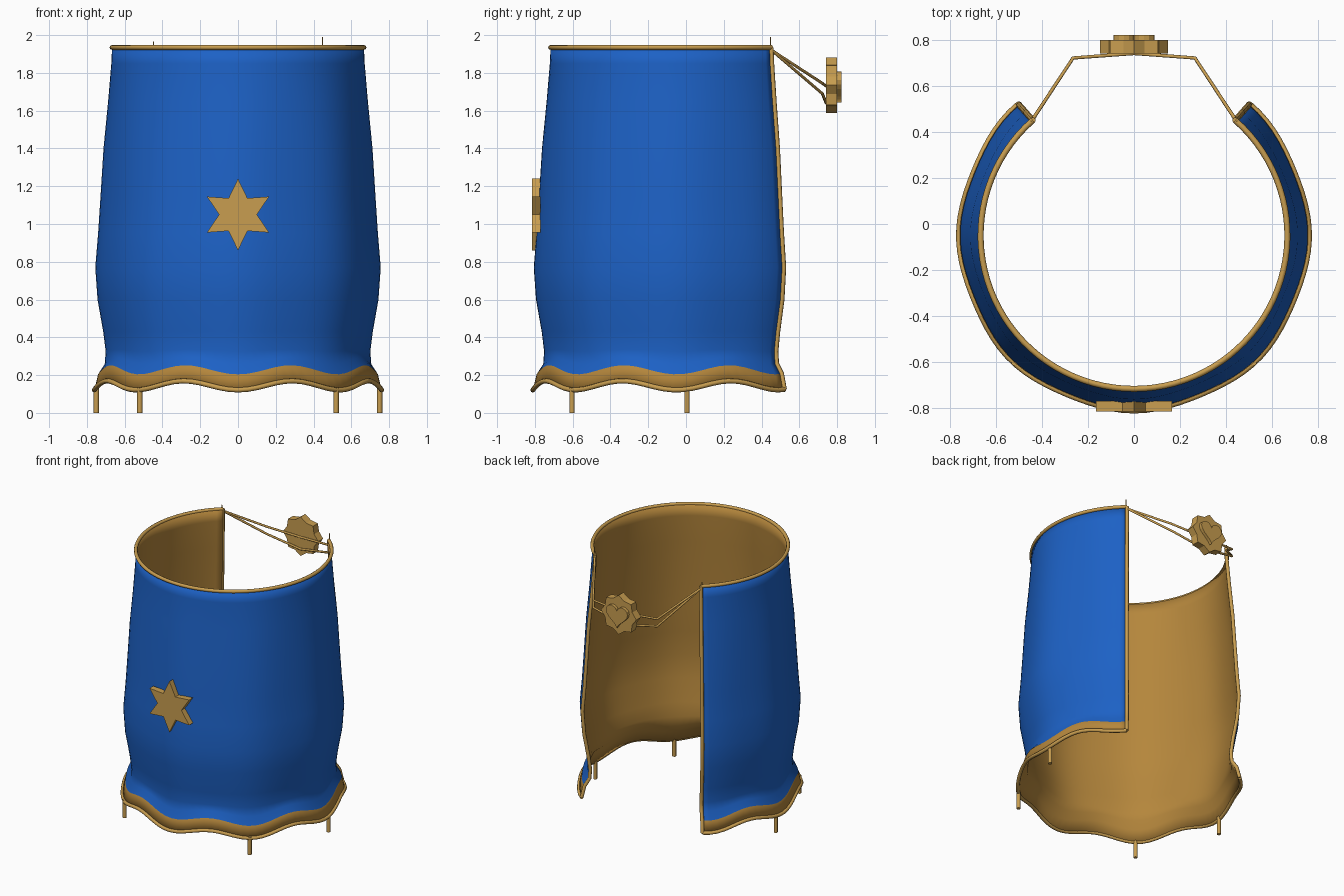
import bpy, bmesh
from math import sin, cos, pi, radians

if "Cube" in bpy.data.objects:
    bpy.data.objects.remove(bpy.data.objects["Cube"])

def material(name, rgb):
    m = bpy.data.materials.new(name)
    m.diffuse_color = (*rgb, 1)
    m.use_nodes = True
    m.node_tree.nodes["Principled BSDF"].inputs["Base Color"].default_value = m.diffuse_color
    return m

BLUE = material("blue_cloth", (0.012, 0.12, 0.56))
GOLD = material("gold_trim", (0.58, 0.34, 0.08))
LINING = material("gold_lining", (0.46, 0.24, 0.045))
BAND = material("gold_band", (0.46, 0.24, 0.045))
CY, END, N = -0.05, radians(138.7), 72

# Profile from top to hem: radius, height, share of the hem wave
PROFILE = [(0.667, 1.935, 0), (0.67, 1.85, 0), (0.685, 1.65, 0), (0.707, 1.4, 0),
           (0.722, 1.15, 0), (0.735, 0.95, 0), (0.75, 0.77, 0), (0.738, 0.6, 0),
           (0.708, 0.43, 0), (0.695, 0.33, 0.2), (0.70, 0.275, 0.7),
           (0.735, 0.228, 1), (0.755, 0.145, 1)]

def cloth_point(row, t):
    r, z, w = row
    fold = 0.006 * cos(8 * t) * min(1, (1.935 - z) / 0.6)
    r += fold
    return (r * sin(t), CY - r * cos(t), z - 0.024 * w * cos(8 * t))

ANGLES = [-END + 2 * END * i / N for i in range(N + 1)]

def mesh_object(name, bm, mats):
    me = bpy.data.meshes.new(name)
    bm.to_mesh(me)
    bm.free()
    ob = bpy.data.objects.new(name, me)
    bpy.context.collection.objects.link(ob)
    for m in mats:
        me.materials.append(m)
    return ob

def tube(name, points, radius, cyclic=False):
    cu = bpy.data.curves.new(name, 'CURVE')
    cu.dimensions = '3D'
    cu.bevel_depth = radius
    cu.bevel_resolution = 2
    cu.use_fill_caps = True
    sp = cu.splines.new('POLY')
    sp.points.add(len(points) - 1)
    for p, co in zip(sp.points, points):
        p.co = (*co, 1)
    cu.materials.append(GOLD)
    ob = bpy.data.objects.new(name, cu)
    bpy.context.collection.objects.link(ob)
    return ob

def prism(name, outline, y0, y1):
    """Flat shape in x-z, extruded along y."""
    bm = bmesh.new()
    a = [bm.verts.new((x, y0, z)) for x, z in outline]
    b = [bm.verts.new((x, y1, z)) for x, z in outline]
    bm.faces.new(a)
    bm.faces.new(b[::-1])
    for i in range(len(a)):
        j = (i + 1) % len(a)
        bm.faces.new((a[i], b[i], b[j], a[j]))
    bmesh.ops.recalc_face_normals(bm, faces=bm.faces[:])
    return mesh_object(name, bm, [GOLD])

def star(points, outer, inner, cz):
    return [((outer, inner)[i % 2] * sin(pi * i / points),
             cz + (outer, inner)[i % 2] * cos(pi * i / points)) for i in range(2 * points)]

# Cape cloth with gold lining and hem band
bm = bmesh.new()
grid = [[bm.verts.new(cloth_point(row, t)) for t in ANGLES] for row in PROFILE]
for k in range(len(grid) - 1):
    for i in range(N):
        f = bm.faces.new((grid[k][i], grid[k + 1][i], grid[k + 1][i + 1], grid[k][i + 1]))
        f.smooth = True
        f.material_index = 2 if k == len(grid) - 2 else 0
cape = mesh_object("cape", bm, [BLUE, LINING, BAND, LINING])
sol = cape.modifiers.new("lining", 'SOLIDIFY')
sol.thickness = 0.012
sol.offset = -1
sol.material_offset = 1

# Piping around the collar, hem and both open edges
tube("collar_trim", [cloth_point(PROFILE[0], t) for t in ANGLES], 0.013)
tube("hem_trim", [cloth_point(PROFILE[-1], t) for t in ANGLES], 0.013)
for side, t in (("left", -END), ("right", END)):
    tube(side + "_edge_trim", [cloth_point(row, t) for row in PROFILE], 0.013)

# Pegs under the low points of the hem
for s, side in ((-1, "left"), (1, "right")):
    for x, y, where in ((0.52, -0.603, "front"), (0.75, 0.005, "side")):
        tube(f"{side}_{where}_peg", [(s * x, y, 0), (s * x, y, 0.135)], 0.014)
    # Fine pin at the collar corner
    tube(side + "_collar_pin", [(s * 0.447, 0.447, 1.92),
                                (s * 0.447, 0.447, 1.99 if s > 0 else 1.965)], 0.003)

# Two cords across the open back
for name, za, zb in (("upper_cord", 1.745, 1.73), ("lower_cord", 1.69, 1.64)):
    tube(name, [(-0.442, 0.453, 1.92), (-0.265, 0.722, za), (0, 0.742, zb),
                (0.265, 0.722, za), (0.442, 0.453, 1.92)], 0.008)

# Front star
prism("front_star", star(6, 0.19, 0.1, 1.05), -0.815, -0.77)

# Back medallion with heart
prism("medallion", star(8, 0.147, 0.122, 1.735), 0.742, 0.80)
s = 0.09 / 16
heart = []
for i in range(28):
    a = 2 * pi * i / 28
    v = 13 * cos(a) - 5 * cos(2 * a) - 2 * cos(3 * a) - cos(4 * a)
    heart.append((s * 16 * sin(a) ** 3, 1.725 + s * (v + 2.5)))
prism("medallion_heart", heart, 0.795, 0.823)
